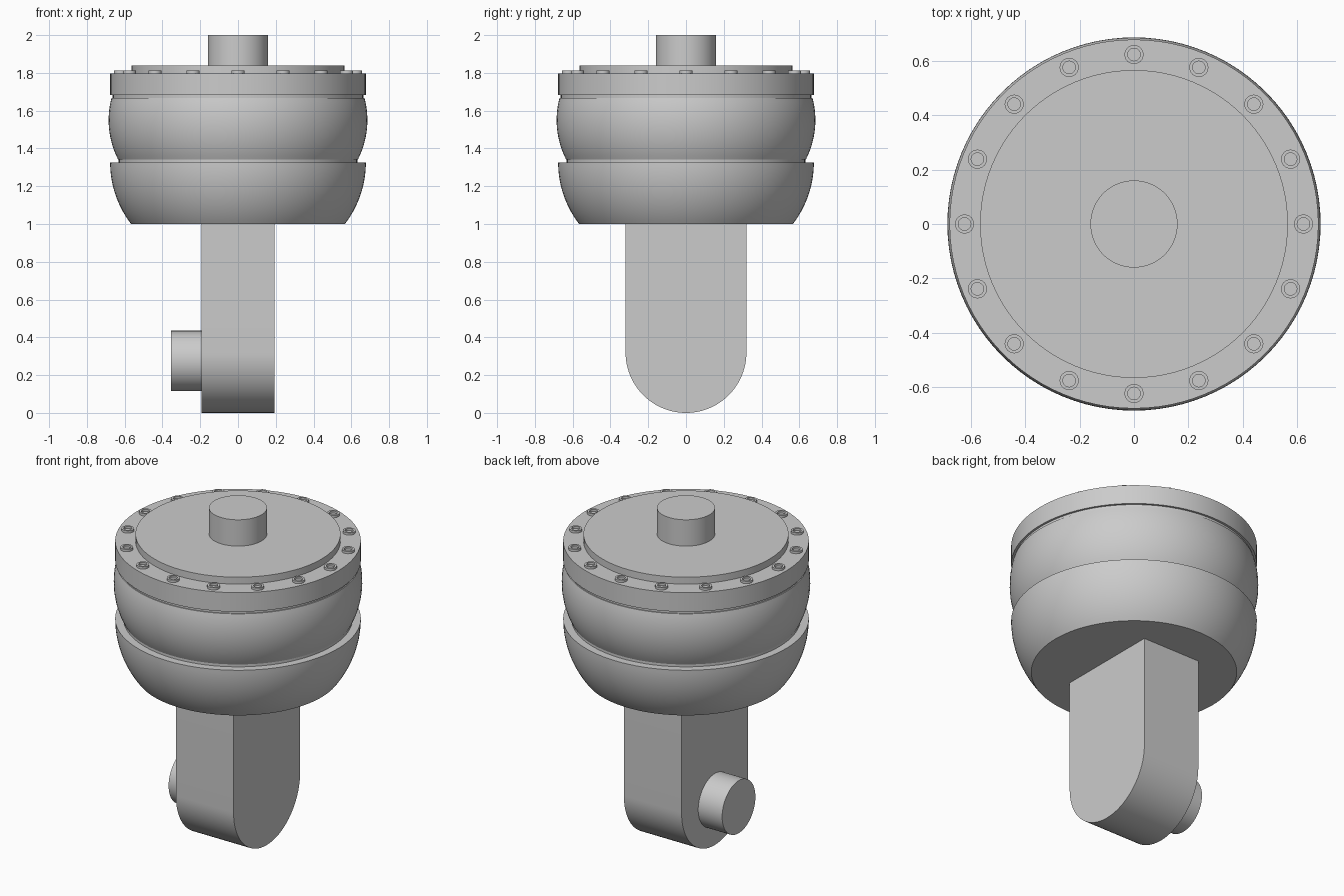
import bpy
import bmesh
from math import sin, cos, pi, sqrt, radians

if "Cube" in bpy.data.objects:
    bpy.data.objects.remove(bpy.data.objects["Cube"], do_unlink=True)

# One plain grey metal
GREY = (0.6, 0.6, 0.6, 1)
metal = bpy.data.materials.new("grey_metal")
metal.diffuse_color = GREY
metal.use_nodes = True
metal.node_tree.nodes["Principled BSDF"].inputs["Base Color"].default_value = GREY


def finish(name, bm):
    bmesh.ops.recalc_face_normals(bm, faces=bm.faces)
    mesh = bpy.data.meshes.new(name)
    bm.to_mesh(mesh)
    bm.free()
    mesh.materials.append(metal)
    obj = bpy.data.objects.new(name, mesh)
    bpy.context.collection.objects.link(obj)
    bpy.ops.object.select_all(action="DESELECT")
    obj.select_set(True)
    bpy.context.view_layer.objects.active = obj
    bpy.ops.object.shade_smooth_by_angle(angle=radians(30))
    return obj


def lathe(name, profile, segments=96):
    """Revolve (radius, height) points around z and cap both ends."""
    bm = bmesh.new()
    rings = [[bm.verts.new((r * cos(2 * pi * i / segments),
                            r * sin(2 * pi * i / segments), z))
              for i in range(segments)] for r, z in profile]
    for a, b in zip(rings, rings[1:]):
        for i in range(segments):
            j = (i + 1) % segments
            bm.faces.new((a[i], a[j], b[j], b[i]))
    bm.faces.new(rings[0])
    bm.faces.new(rings[-1])
    return finish(name, bm)


def bulge(r_max, z_mid, radius, z0, z1, steps=16):
    """Circular arc profile, widest at z_mid."""
    heights = [z0 + (z1 - z0) * i / steps for i in range(steps + 1)]
    return [(r_max - radius + sqrt(radius**2 - (z - z_mid)**2), z) for z in heights]


# Housing: lower bowl, neck, upper bulge, groove, flange and cover
lathe("lower_bowl", bulge(0.677, 1.326, 0.535, 1.0, 1.326) + [(0.63, 1.326)])
lathe("neck", [(0.632, 1.31), (0.632, 1.36)])
lathe("upper_housing", [(0.6, 1.342)] + bulge(0.685, 1.55, 0.458, 1.342, 1.666))
lathe("flange_groove", [(0.664, 1.65), (0.664, 1.69)])
lathe("flange", [(0.677, 1.682), (0.677, 1.798)])
lathe("cover_disc", [(0.565, 1.78), (0.565, 1.84)])
lathe("top_shaft", [(0.16, 1.82), (0.16, 2.0)], 64)

# Ring of socket-head bolts
BOLTS = 16
for i in range(BOLTS):
    a = 2 * pi * i / BOLTS
    bolt = lathe("flange_bolt", [(0.035, 1.78), (0.035, 1.812),
                                 (0.023, 1.812), (0.023, 1.8)], 24)
    bolt.location = (0.622 * cos(a), 0.622 * sin(a), 0)

# Leg: flat-sided block with a rounded lower end
HALF_X, HALF_Y = 0.194, 0.32
outline = [(HALF_Y, 1.01)]
outline += [(HALF_Y * cos(pi * i / 48), HALF_Y - HALF_Y * sin(pi * i / 48))
            for i in range(49)]
outline.append((-HALF_Y, 1.01))
bm = bmesh.new()
face = bm.faces.new([bm.verts.new((-HALF_X, y, z)) for y, z in outline])
side = bmesh.ops.extrude_face_region(bm, geom=[face])["geom"]
bmesh.ops.translate(bm, vec=(2 * HALF_X, 0, 0),
                    verts=[v for v in side if isinstance(v, bmesh.types.BMVert)])
finish("leg", bm)

# Side pin on the right face of the leg
pin = lathe("side_pin", [(0.16, 0.15), (0.16, 0.355)], 64)
pin.rotation_euler = (0, -pi / 2, 0)
pin.location = (0, 0, 0.275)
